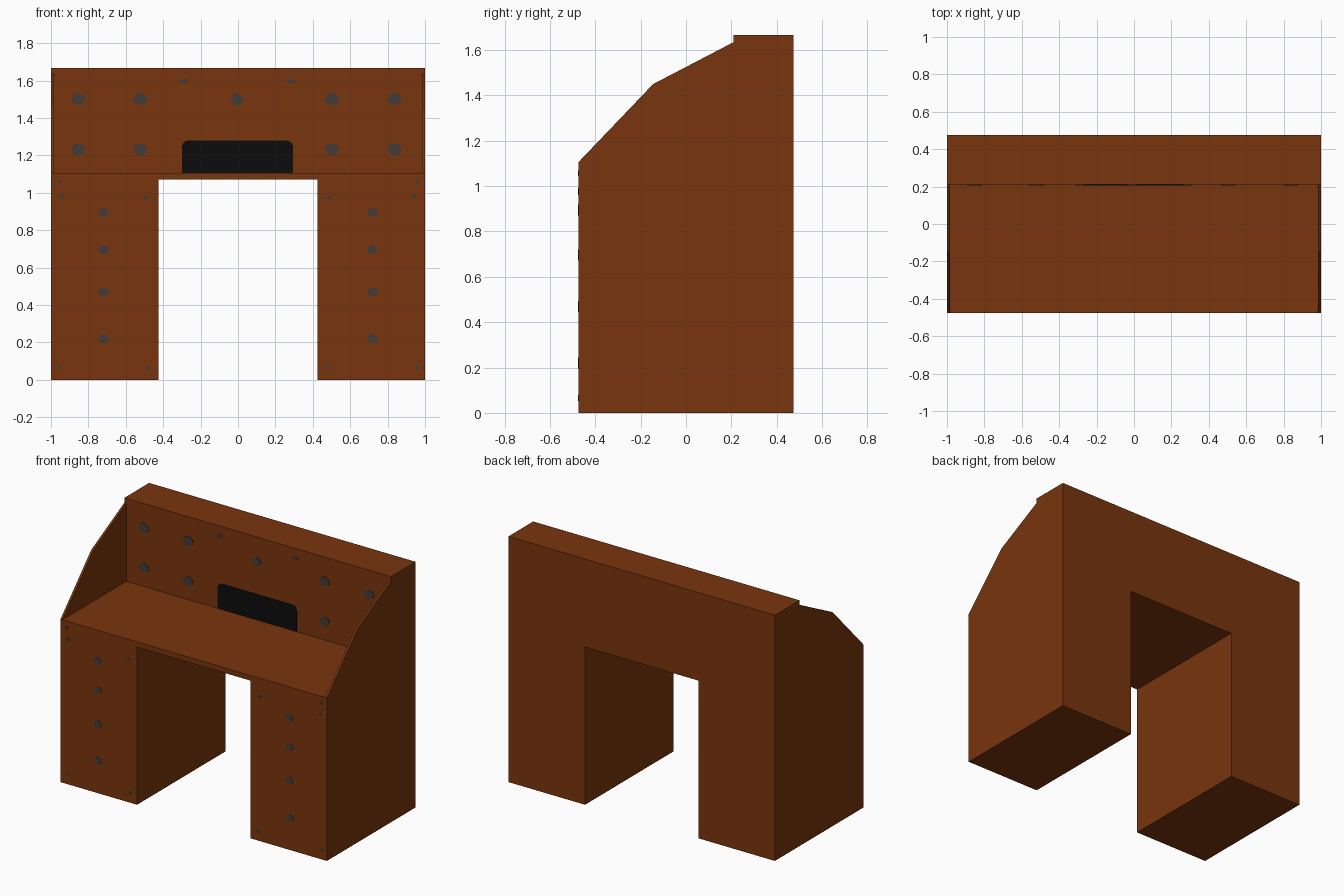
import bpy, bmesh, math

if "Cube" in bpy.data.objects:
    bpy.data.objects.remove(bpy.data.objects["Cube"])

def material(name, rgb):
    m = bpy.data.materials.new(name)
    m.diffuse_color = (*rgb, 1)
    m.use_nodes = True
    m.node_tree.nodes["Principled BSDF"].inputs["Base Color"].default_value = m.diffuse_color
    return m

WOOD = material("brown wood", (0.19, 0.036, 0.004))
BLACK = material("black opening", (0.0035, 0.0035, 0.0035))
GREY = material("dark grey metal", (0.055, 0.045, 0.04))

W, D, TOP, DESK = 1.0, 0.475, 1.667, 1.105
HUTCH_Y, CHEEK = 0.21, 0.015

def make_object(name, bm, mat):
    bmesh.ops.recalc_face_normals(bm, faces=bm.faces)
    me = bpy.data.meshes.new(name)
    bm.to_mesh(me)
    bm.free()
    me.materials.append(mat)
    ob = bpy.data.objects.new(name, me)
    bpy.context.collection.objects.link(ob)
    return ob

def prism(name, outlines, vec, mat):
    """Extrude each closed outline of 3D points along vec."""
    bm = bmesh.new()
    for pts in outlines:
        face = bm.faces.new([bm.verts.new(p) for p in pts])
        ext = bmesh.ops.extrude_face_region(bm, geom=[face], use_keep_orig=True)
        verts = [g for g in ext["geom"] if isinstance(g, bmesh.types.BMVert)]
        bmesh.ops.translate(bm, vec=vec, verts=verts)
    return make_object(name, bm, mat)

def box(name, x0, x1, y0, y1, z0, z1):
    pts = [(x0, y0, z0), (x1, y0, z0), (x1, y0, z1), (x0, y0, z1)]
    return prism(name, [pts], (0, y1 - y0, 0), WOOD)

# Desk body: side profile extruded across the width
profile = [(-D, 0), (D, 0), (D, TOP), (HUTCH_Y, TOP), (HUTCH_Y, 1.635),
           (-0.145, 1.45), (-D, DESK)]
body = prism("desk_body", [[(-W, y, z) for y, z in profile]], (2 * W, 0, 0), WOOD)

# Cut the knee space, and the space above the desktop between the side cheeks
cutters = [box("knee_space_cutter", -0.425, 0.425, -1, 1, -0.5, 1.07),
           box("desktop_cutter", -W + CHEEK, W - CHEEK, -1, HUTCH_Y, DESK, 2.2)]
bpy.context.view_layer.objects.active = body
for c in cutters:
    mod = body.modifiers.new(c.name, 'BOOLEAN')
    mod.operation, mod.solver, mod.object = 'DIFFERENCE', 'EXACT', c
    bpy.ops.object.modifier_apply(modifier=mod.name)
    bpy.data.objects.remove(c)

# Black opening with rounded upper corners, on the hutch front
R, X0, X1, Z1 = 0.035, -0.3, 0.295, 1.28
outline = [(X0, DESK + 0.001), (X1, DESK + 0.001)]
for cx, start in ((X1 - R, 0), (X0 + R, 90)):
    for i in range(5):
        a = math.radians(start + i * 22.5)
        outline.append((cx + R * math.cos(a), Z1 - R + R * math.sin(a)))
prism("hutch_opening", [[(x, HUTCH_Y + 0.001, z) for x, z in outline]],
      (0, -0.004, 0), BLACK)

def disc(x, y, z, rx, rz, n=12):
    return [(x + rx * math.cos(2 * math.pi * i / n), y + 0.001,
             z + rz * math.sin(2 * math.pi * i / n)) for i in range(n)]

# Studs on the hutch front
studs = [disc(x, HUTCH_Y, z, 0.037, 0.032)
         for x in (-0.853, -0.522, 0.502, 0.838) for z in (1.232, 1.502)]
studs.append(disc(-0.005, HUTCH_Y, 1.5, 0.032, 0.032))
studs += [disc(x, HUTCH_Y, 1.597, 0.024, 0.012) for x in (-0.287, 0.283)]
prism("hutch_studs", studs, (0, -0.004, 0), GREY)

# Drawer knobs and small corner nails on the legs
knobs, nails = [], []
for s in (-1, 1):
    knobs += [disc(s * 0.72, -D, z, 0.028, 0.024) for z in (0.22, 0.47, 0.697, 0.895)]
    nails += [disc(s * x, -D, z, 0.014, 0.012, 8) for x, z in ((0.943, 0.98), (0.49, 0.973))]
    nails += [disc(s * x, -D, z, 0.009, 0.013, 8)
              for x, z in ((0.957, 0.065), (0.48, 0.065), (0.957, 1.057))]
prism("leg_knobs", knobs, (0, -0.003, 0), GREY)
prism("leg_nails", nails, (0, -0.003, 0), GREY)
